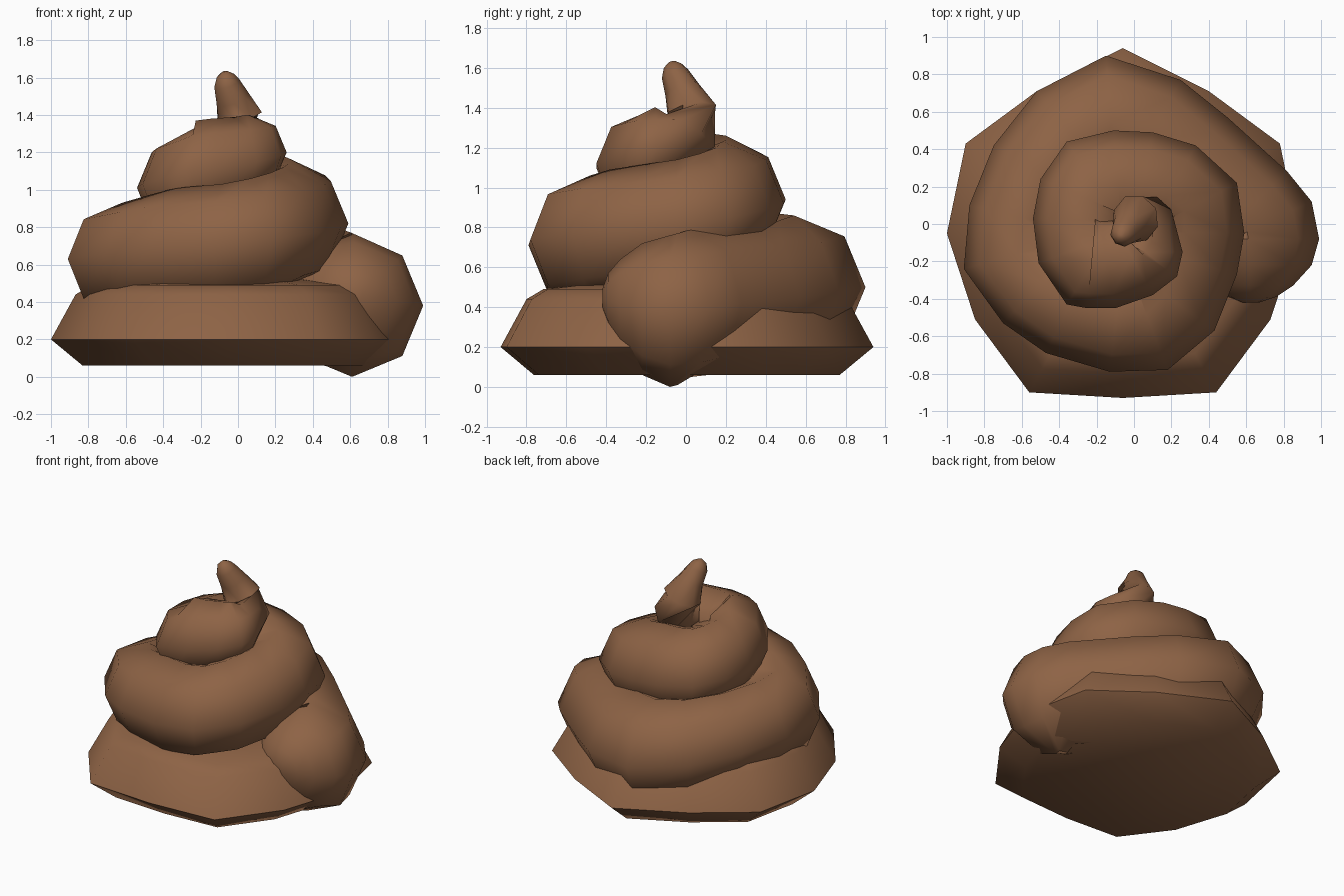
import bpy, bmesh, math
from mathutils import Vector

if "Cube" in bpy.data.objects:
    bpy.data.objects.remove(bpy.data.objects["Cube"])

brown = bpy.data.materials.new("brown")
brown.diffuse_color = (0.27, 0.125, 0.06, 1)
brown.use_nodes = True
brown.node_tree.nodes["Principled BSDF"].inputs["Base Color"].default_value = brown.diffuse_color
UP = Vector((0, 0, 1))


def loft(name, rings, angle):
    """Skin a list of closed rings and cap both ends."""
    bm = bmesh.new()
    loops = [[bm.verts.new(p) for p in ring] for ring in rings]
    n = len(loops[0])
    for a, b in zip(loops, loops[1:]):
        for i in range(n):
            j = (i + 1) % n
            bm.faces.new((a[i], a[j], b[j], b[i]))
    bm.faces.new(loops[0])
    bm.faces.new(loops[-1])
    bmesh.ops.recalc_face_normals(bm, faces=bm.faces)
    mesh = bpy.data.meshes.new(name)
    bm.to_mesh(mesh)
    bm.free()
    ob = bpy.data.objects.new(name, mesh)
    bpy.context.collection.objects.link(ob)
    mesh.materials.append(brown)
    bpy.context.view_layer.objects.active = ob
    ob.select_set(True)
    bpy.ops.object.shade_smooth_by_angle(angle=math.radians(angle))
    ob.select_set(False)


def ring(c, side, up, r, sides=8):
    return [c + r * (math.cos(t) * side + math.sin(t) * up)
            for t in (2 * math.pi * i / sides for i in range(sides))]


# Flat-bottomed base slab: half outline mirrored, scaled through a profile
half = [(0, .94), (.46, .71), (.84, .43), (.94, -.05), (.79, -.51), (.5, -.9), (0, -.93)]
outline = half + [(-x, y) for x, y in half[-2:0:-1]]
profile = [(.82, .06), (1, .2), (.86, .44), (.77, .49), (.5, .52)]
loft("base", [[(x * s - .06, y * s, z) for x, y in outline] for s, z in profile], 60)

# Coil: outer edge x, y, centre height, tube radius
edge = [
    (.99, -.08, .38, .38), (.95, .12, .39, .38), (.82, .28, .42, .37), (.5, .57, .45, .37),
    (.25, .77, .47, .36), (-.15, .9, .5, .36), (-.52, .71, .54, .33), (-.75, .42, .58, .31),
    (-.88, .1, .61, .3), (-.91, -.24, .63, .3), (-.7, -.53, .66, .31), (-.47, -.69, .69, .32),
    (-.13, -.79, .71, .32), (.18, -.78, .74, .32), (.43, -.57, .77, .32), (.55, -.27, .8, .32),
    (.59, -.05, .82, .32), (.55, .22, .85, .32), (.33, .42, .89, .31), (.1, .49, .92, .31),
    (-.11, .5, .94, .3), (-.36, .44, .97, .29), (-.5, .24, .99, .28), (-.54, .03, 1.01, .27),
    (-.51, -.21, 1.03, .27), (-.36, -.43, 1.07, .27), (-.25, -.45, 1.1, .27),
    (-.1, -.45, 1.12, .26), (.1, -.38, 1.15, .24), (.23, -.28, 1.18, .22), (.26, -.15, 1.2, .2)]

# Rounded start of the coil
rings = [ring(Vector((.62, y, z)), Vector((1, 0, 0)), UP, r)
         for y, z, r in [(-.42, .44, .05), (-.39, .43, .14), (-.33, .41, .23), (-.22, .39, .33)]]

# Winding body
pts = [Vector((x, y, 0)) for x, y, _, _ in edge]
for i, (x, y, z, r) in enumerate(edge):
    if i in (0, len(edge) - 1):
        side = Vector((1, 0, 0))
    else:
        d1 = (pts[i] - pts[i - 1]).normalized()
        d2 = (pts[i + 1] - pts[i]).normalized()
        side = (d1 + d2).cross(UP).normalized()
    rings.append(ring(Vector((x, y, z)) - r * side, side, UP, r))

# Curled tip
tip = [(.06, -.1, 1.2, .2), (.05, .02, 1.27, .16), (.01, .03, 1.38, .13), (-.03, -.02, 1.49, .09),
       (-.06, -.055, 1.57, .07), (-.067, -.065, 1.61, .048), (-.07, -.07, 1.632, .015)]
for i in range(1, len(tip)):
    a, b = Vector(tip[i - 1][:3]), Vector(tip[min(i + 1, len(tip) - 1)][:3])
    t = (b - a).normalized()
    side = t.cross(UP).normalized()
    rings.append(ring(Vector(tip[i][:3]), side, side.cross(t), tip[i][3]))

loft("coil", rings, 80)
